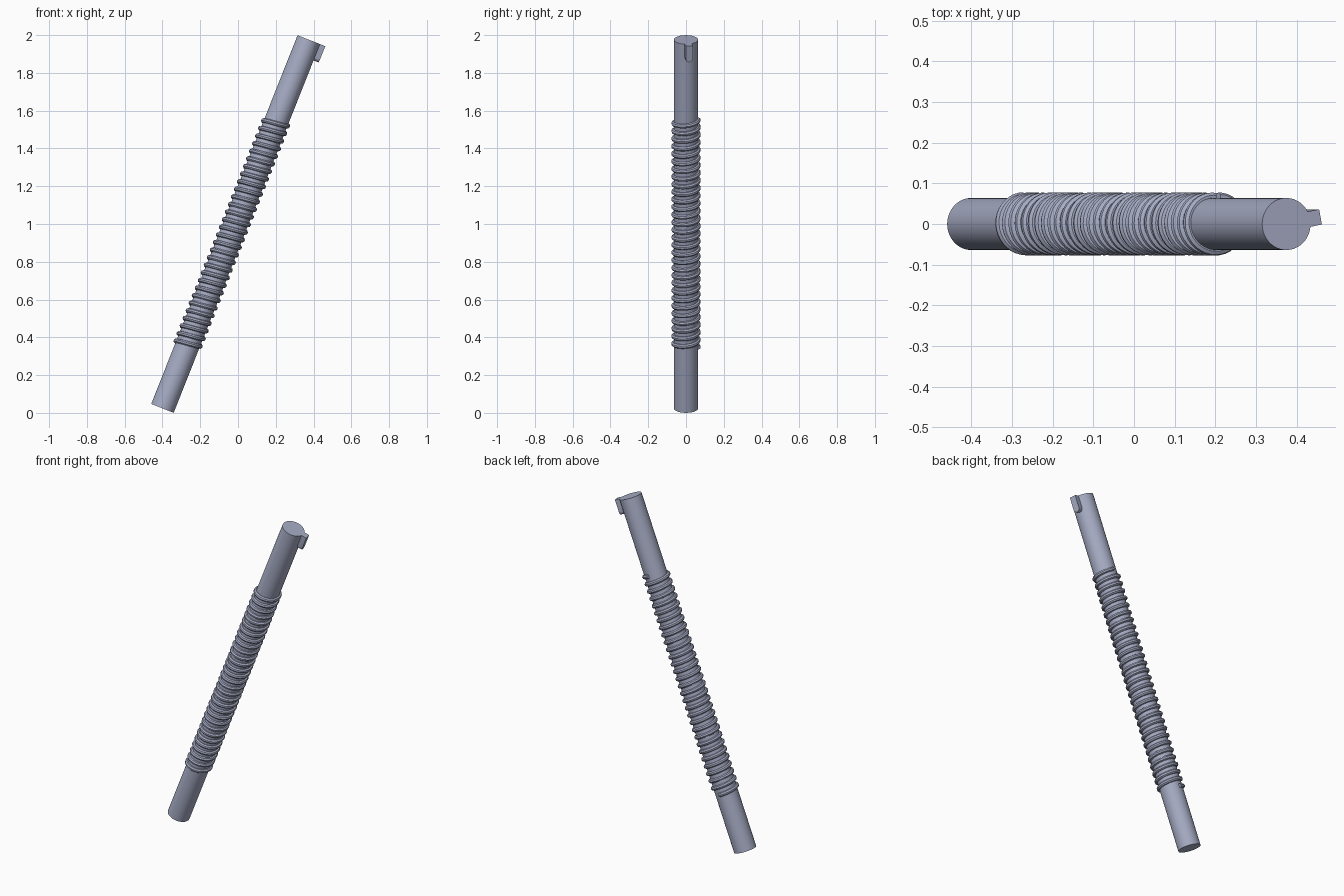
import bpy, bmesh, math
from mathutils import Matrix, Vector

if "Cube" in bpy.data.objects:
    bpy.data.objects.remove(bpy.data.objects["Cube"], do_unlink=True)

# One steel colour for the whole part
steel = bpy.data.materials.new("blue grey steel")
colour = (0.38, 0.41, 0.55, 1)
steel.diffuse_color = colour
steel.use_nodes = True
steel.node_tree.nodes["Principled BSDF"].inputs["Base Color"].default_value = colour

# Everything is built along z, then leaned towards +x
RADIUS, LENGTH = 0.064, 2.10
LEAN = Matrix.Translation((-0.40, 0, 0.024)) @ Matrix.Rotation(math.radians(21.65), 4, 'Y')


def finish(obj, matrix=LEAN):
    obj.data.materials.append(steel)
    obj.matrix_world = matrix
    bpy.ops.object.select_all(action='DESELECT')
    obj.select_set(True)
    bpy.context.view_layer.objects.active = obj
    if obj.type == 'CURVE':
        bpy.ops.object.convert(target='MESH')
    bpy.ops.object.shade_smooth_by_angle(angle=math.radians(35))


def mesh_object(name, bm):
    mesh = bpy.data.meshes.new(name)
    bmesh.ops.recalc_face_normals(bm, faces=bm.faces)
    bm.to_mesh(mesh)
    bm.free()
    obj = bpy.data.objects.new(name, mesh)
    bpy.context.collection.objects.link(obj)
    return obj


# Shaft
bm = bmesh.new()
bmesh.ops.create_cone(bm, cap_ends=True, segments=64, radius1=RADIUS, radius2=RADIUS,
                      depth=LENGTH, matrix=Matrix.Translation((0, 0, LENGTH / 2)))
finish(mesh_object("shaft", bm))

# Helical thread: a round wire wound right-handed, both ends at the back
TURNS, STEPS, START, END = 30, 36, 0.347, 1.645
curve = bpy.data.curves.new("helical_thread", 'CURVE')
curve.dimensions = '3D'
curve.bevel_depth = 0.0125
curve.bevel_resolution = 2
curve.use_fill_caps = True
spline = curve.splines.new('POLY')
count = TURNS * STEPS
spline.points.add(count)
for i, point in enumerate(spline.points):
    a = math.pi / 2 + math.tau * i / STEPS
    z = START + (END - START) * i / count
    point.co = (0.0655 * math.cos(a), 0.0655 * math.sin(a), z, 1)
thread = bpy.data.objects.new("helical_thread", curve)
bpy.context.collection.objects.link(thread)
finish(thread)

# Drive key: flush with the top end, rounded at its lower end
HALF, KEY_LENGTH = 0.019, 0.093
outline = [(HALF, LENGTH), (-HALF, LENGTH)]
for i in range(13):
    a = math.pi + math.pi * i / 12
    outline.append((HALF * math.cos(a), LENGTH - KEY_LENGTH + HALF + HALF * math.sin(a)))
bm = bmesh.new()
face = bm.faces.new([bm.verts.new((0.045, y, z)) for y, z in outline])
extruded = bmesh.ops.extrude_face_region(bm, geom=[face])
bmesh.ops.translate(bm, vec=Vector((0.047, 0, 0)),
                    verts=[v for v in extruded["geom"] if isinstance(v, bmesh.types.BMVert)])
finish(mesh_object("drive_key", bm), LEAN @ Matrix.Rotation(math.radians(11), 4, 'Z'))
